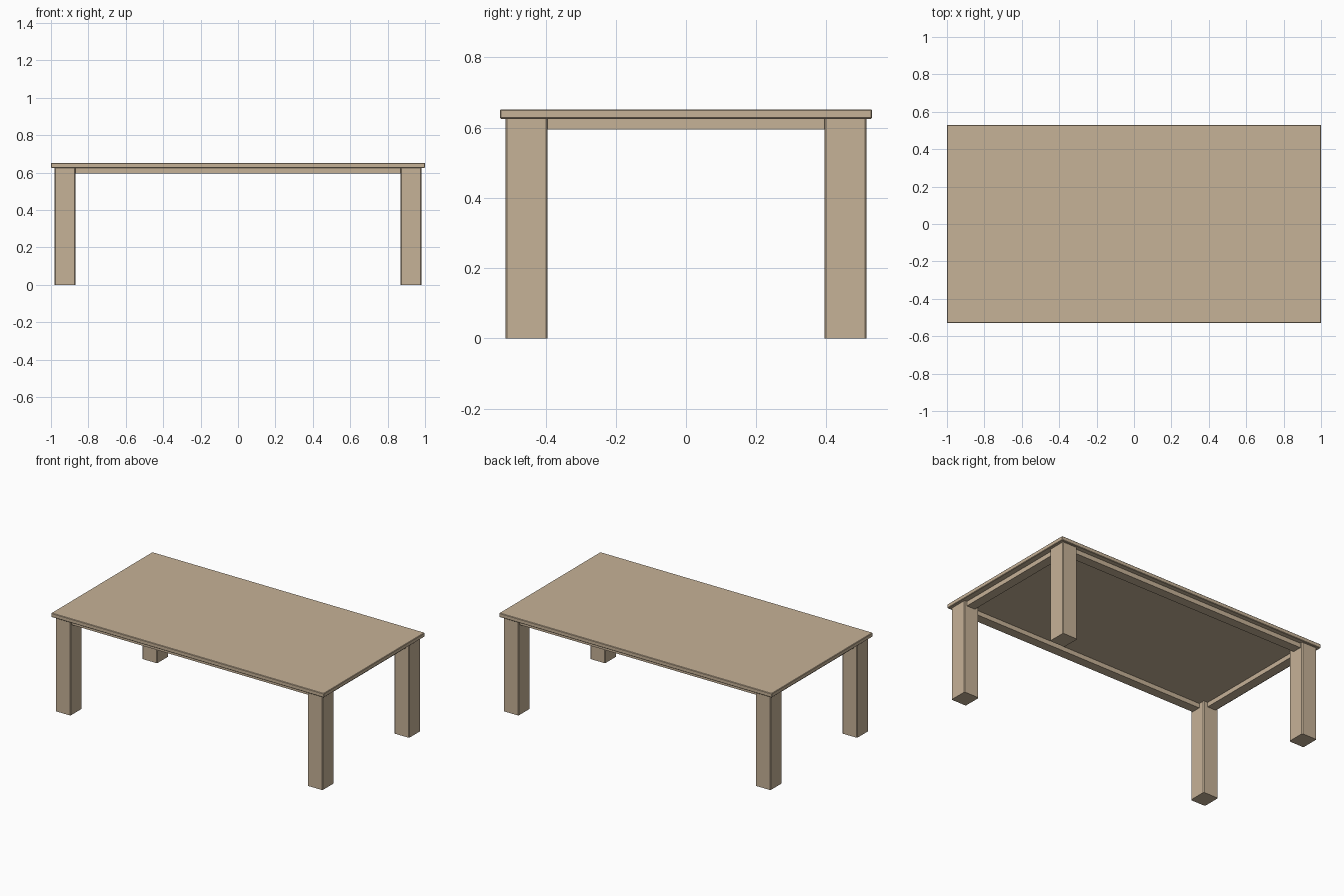
import bpy

if "Cube" in bpy.data.objects:
    bpy.data.objects.remove(bpy.data.objects["Cube"])

wood = bpy.data.materials.new("light_wood")
wood.diffuse_color = (0.565, 0.445, 0.310, 1)
wood.use_nodes = True
wood.node_tree.nodes["Principled BSDF"].inputs["Base Color"].default_value = wood.diffuse_color


def box(name, lo, hi, bevel=0.0):
    """Axis-aligned box between two corners, optionally with chamfered edges."""
    bpy.ops.mesh.primitive_cube_add(size=1, location=[(a + b) / 2 for a, b in zip(lo, hi)])
    ob = bpy.context.object
    ob.name = name
    ob.scale = [b - a for a, b in zip(lo, hi)]
    bpy.ops.object.transform_apply(location=False, rotation=False, scale=True)
    ob.data.materials.append(wood)
    if bevel:
        m = ob.modifiers.new("bevel", 'BEVEL')
        m.width = bevel
        m.segments = 1
    return ob


TOP, UNDER, RAIL = 0.652, 0.625, 0.595

# Table top
box("table_top", (-1, -0.53, UNDER), (1, 0.53, TOP), 0.003)

# Four legs
for sx, side in ((-1, "left"), (1, "right")):
    for sy, end in ((-1, "front"), (1, "back")):
        xs = sorted((sx * 0.87, sx * 0.98))
        ys = sorted((sy * 0.394, sy * 0.514))
        leg = box(f"{end}_{side}_leg", (xs[0], ys[0], 0), (xs[1], ys[1], UNDER), 0.005)
        # chamfer only the upright edges
        w = leg.data.attributes.new("bevel_weight_edge", 'FLOAT', 'EDGE')
        for e in leg.data.edges:
            a, b = (leg.data.vertices[i].co for i in e.vertices)
            w.data[e.index].value = 1.0 if abs(a.z - b.z) > 0.1 else 0.0
        leg.modifiers["bevel"].limit_method = 'WEIGHT'

# Rails between the legs, set slightly back from the outer leg faces
for s, name in ((-1, "front_rail"), (1, "back_rail")):
    ys = sorted((s * 0.435, s * 0.497))
    box(name, (-0.87, ys[0], RAIL), (0.87, ys[1], UNDER))
for s, name in ((-1, "left_rail"), (1, "right_rail")):
    xs = sorted((s * 0.90, s * 0.962))
    box(name, (xs[0], -0.394, RAIL), (xs[1], 0.394, UNDER))
